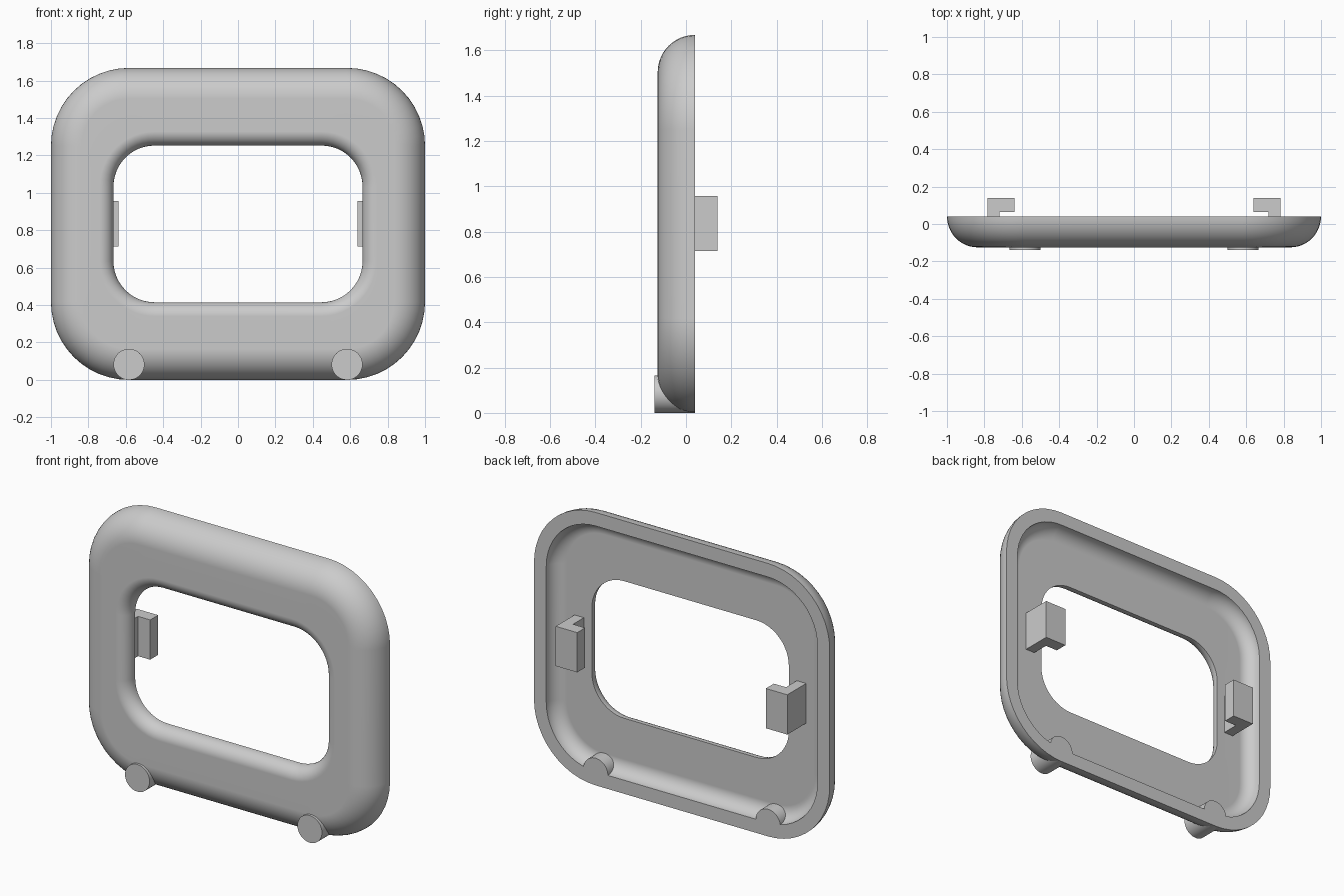
import bpy
import bmesh
from math import sin, cos, pi, radians

if "Cube" in bpy.data.objects:
    bpy.data.objects.remove(bpy.data.objects["Cube"], do_unlink=True)

# Single grey plastic
grey = bpy.data.materials.new("grey plastic")
grey.use_nodes = True
COLOUR = (0.6, 0.6, 0.6, 1)
grey.diffuse_color = COLOUR
grey.node_tree.nodes["Principled BSDF"].inputs["Base Color"].default_value = COLOUR

HALF_W, HALF_H, CORNER = 1.0, 0.834, 0.417     # outer outline
OPEN_W, OPEN_H, OPEN_R = 0.666, 0.419, 0.22    # window opening
FRONT, BACK, WALL = -0.125, 0.04, 0.083
ROUND = BACK - FRONT
FILLET = 0.075
STEPS = 12


def finish(name, bm, smooth=False):
    bmesh.ops.recalc_face_normals(bm, faces=bm.faces)
    mesh = bpy.data.meshes.new(name)
    bm.to_mesh(mesh)
    bm.free()
    mesh.materials.append(grey)
    obj = bpy.data.objects.new(name, mesh)
    bpy.context.collection.objects.link(obj)
    if smooth:
        bpy.ops.object.select_all(action="DESELECT")
        obj.select_set(True)
        bpy.context.view_layer.objects.active = obj
        bpy.ops.object.shade_smooth_by_angle(angle=radians(35))
        mod = obj.modifiers.new("flat face normals", "WEIGHTED_NORMAL")
        mod.keep_sharp = True
    return obj


def ring(bm, w, h, r, y):
    """Rounded rectangle of vertices facing along y."""
    verts = []
    for i, (sx, sz) in enumerate([(1, 1), (-1, 1), (-1, -1), (1, -1)]):
        for k in range(STEPS + 1):
            a = (i + k / STEPS) * pi / 2
            verts.append(bm.verts.new((sx * (w - r) + r * cos(a), y,
                                       HALF_H + sz * (h - r) + r * sin(a))))
    return verts


def prism(name, outline, z0, z1):
    """Extrude an xy outline vertically."""
    bm = bmesh.new()
    face = bm.faces.new([bm.verts.new((x, y, z0)) for x, y in outline])
    top = bmesh.ops.extrude_face_region(bm, geom=[face])["geom"]
    moved = [v for v in top if isinstance(v, bmesh.types.BMVert)]
    bmesh.ops.translate(bm, verts=moved, vec=(0, 0, z1 - z0))
    return finish(name, bm)


# Hollow frame shell: a closed wall section carried round the outline
bm = bmesh.new()
rings = []


def outer(inset, y):
    rings.append(ring(bm, HALF_W - inset, HALF_H - inset, CORNER - inset, y))


def opening(grow, y):
    rings.append(ring(bm, OPEN_W + grow, OPEN_H + grow, OPEN_R + grow, y))


arc = [k / STEPS * pi / 2 for k in range(STEPS + 1)]
for a in arc:                                   # outside rounding
    outer(ROUND * (1 - cos(a)), BACK - ROUND * sin(a))
for a in arc:                                   # softened opening edge
    opening(FILLET * (1 - sin(a)), FRONT + FILLET * (1 - cos(a)))
opening(0, FRONT + WALL)
inner_round = ROUND - WALL
for a in reversed(arc):                         # inside rounding
    outer(ROUND - inner_round * cos(a), BACK - inner_round * sin(a))

for one, two in zip(rings, rings[1:] + rings[:1]):
    n = len(one)
    for i in range(n):
        j = (i + 1) % n
        bm.faces.new((one[i], one[j], two[j], two[i]))
finish("frame_shell", bm, smooth=True)

for side, s in (("left", 1), ("right", -1)):
    # Round foot peg through the lower edge
    bm = bmesh.new()
    bmesh.ops.create_cone(bm, cap_ends=True, segments=48,
                          radius1=0.083, radius2=0.083, depth=0.18)
    for v in bm.verts:
        x, y, z = v.co
        v.co = (s * 0.583 + x, z - 0.05, 0.083 + y)
    finish(side + "_foot", bm, smooth=True)

    # L-shaped retaining clip behind the opening
    clip = [(0.783, FRONT + WALL), (0.783, 0.14), (0.638, 0.14),
            (0.638, 0.063), (0.72, 0.063), (0.72, FRONT + WALL)]
    prism(side + "_clip", [(s * x, y) for x, y in clip], 0.714, 0.957)
